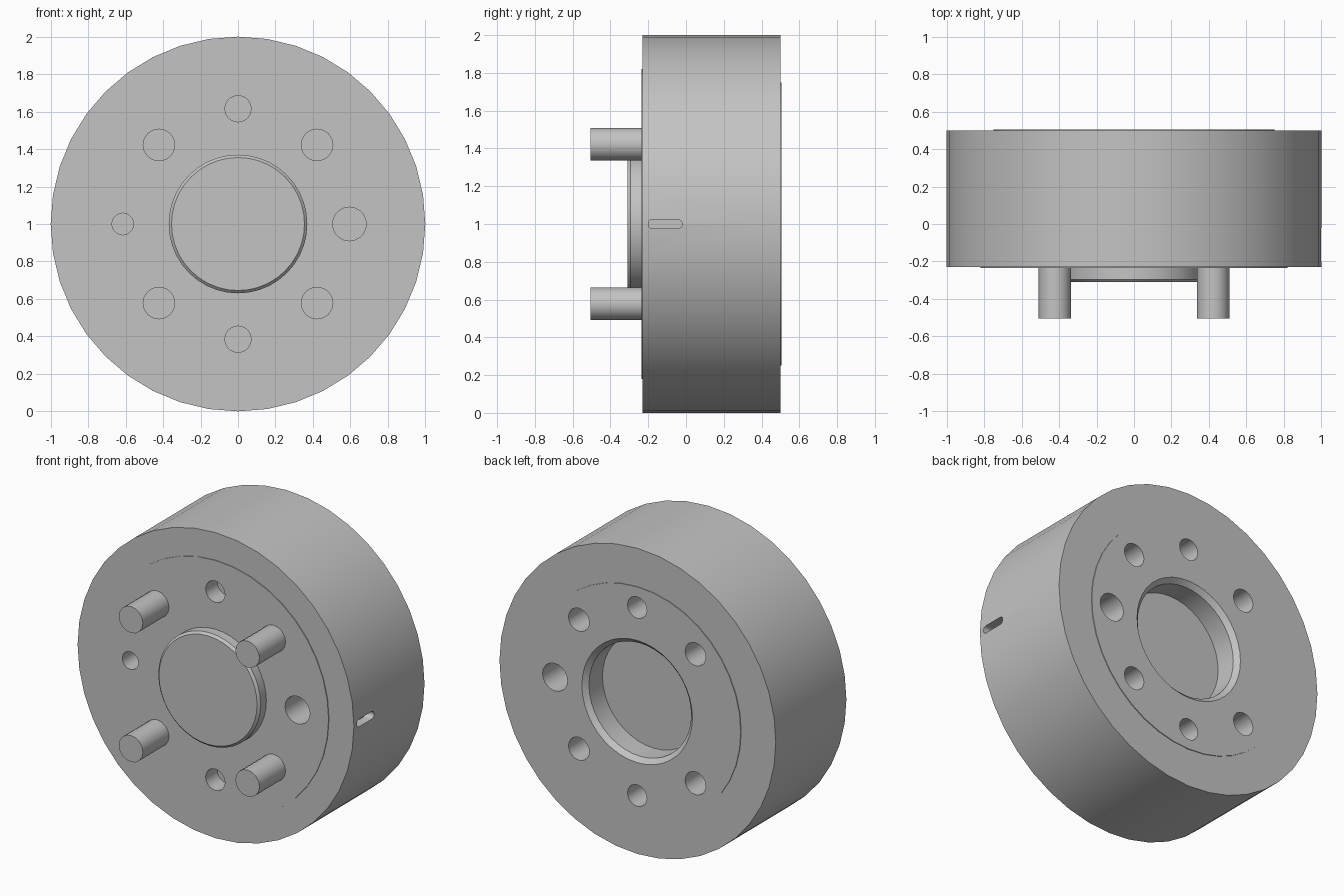
import bpy, bmesh, math
from mathutils import Matrix, Vector

cube = bpy.data.objects.get("Cube")
if cube:
    bpy.data.objects.remove(cube, do_unlink=True)

GREY = (0.55, 0.55, 0.55, 1)
grey = bpy.data.materials.new("machined grey")
grey.use_nodes = True
grey.diffuse_color = GREY
grey.node_tree.nodes["Principled BSDF"].inputs["Base Color"].default_value = GREY

FRONT, BACK = -0.235, 0.505   # faces of the raised mounting pads
AXIS_Z = 1.0


def finish(name, bm):
    bmesh.ops.recalc_face_normals(bm, faces=bm.faces[:])
    mesh = bpy.data.meshes.new(name)
    bm.to_mesh(mesh)
    bm.free()
    mesh.materials.append(grey)
    obj = bpy.data.objects.new(name, mesh)
    bpy.context.collection.objects.link(obj)
    return obj


def lathe(name, profile, sides):
    """Turn (radius, y) points around the horizontal y axis."""
    bm = bmesh.new()
    verts = [bm.verts.new((r, y, AXIS_Z)) for r, y in profile]
    edges = [bm.edges.new(pair) for pair in zip(verts, verts[1:])]
    bmesh.ops.spin(bm, geom=verts + edges, cent=(0, 0, AXIS_Z), axis=(0, 1, 0),
                   angle=math.tau, steps=sides, use_merge=True)
    bmesh.ops.remove_doubles(bm, verts=bm.verts[:], dist=0.0001)
    return finish(name, bm)


def add_rod(bm, x, z, radius, y0, y1, sides=20):
    """Add a cylinder along y; z is measured from the axis."""
    place = Matrix.Translation((x, (y0 + y1) / 2, AXIS_Z + z)) @ Matrix.Rotation(math.pi / 2, 4, "X")
    bmesh.ops.create_cone(bm, cap_ends=True, segments=sides, radius1=radius,
                          radius2=radius, depth=abs(y1 - y0), matrix=place)


def smooth(obj):
    bpy.ops.object.select_all(action="DESELECT")
    obj.select_set(True)
    bpy.context.view_layer.objects.active = obj
    bpy.ops.object.shade_smooth_by_angle(angle=math.radians(30))


# Turned body: front boss, raised pads, outer rim and chamfered rear recess
body = lathe("flange_body", [
    (0, -0.31), (0.355, -0.31), (0.37, -0.295), (0.37, FRONT),
    (0.82, FRONT), (0.82, -0.23), (1, -0.23), (1, 0.5),
    (0.75, 0.5), (0.75, BACK), (0.4, BACK), (0.37, 0.475),
    (0.37, 0.335), (0, 0.335)], 40)

# Bolt and dowel holes in both faces
corners = [(sx * 0.422, sz * 0.422) for sx in (-1, 1) for sz in (-1, 1)]
bm = bmesh.new()
for sz in (-1, 1):
    add_rod(bm, 0, sz * 0.615, 0.07, FRONT - 0.1, FRONT + 0.12)
    add_rod(bm, 0, sz * 0.615, 0.07, BACK - 0.3, BACK + 0.1)
add_rod(bm, 0.595, 0, 0.09, FRONT - 0.1, FRONT + 0.3)
add_rod(bm, 0.595, 0, 0.09, BACK - 0.3, BACK + 0.1)
add_rod(bm, -0.615, 0, 0.058, FRONT - 0.1, FRONT + 0.25)
for x, z in corners:
    add_rod(bm, x, z, 0.075, BACK - 0.3, BACK + 0.1)

# Round-ended index slot on the left side of the rim
outline = []
for end, start in ((-0.045, 0), (-0.175, math.pi)):
    for i in range(9):
        a = start + math.pi * i / 8 - math.pi / 2
        outline.append(bm.verts.new((0.94, end + 0.025 * math.cos(a),
                                     AXIS_Z + 0.025 * math.sin(a))))
slot = bmesh.ops.extrude_face_region(bm, geom=[bm.faces.new(outline)], use_keep_orig=True)
bmesh.ops.translate(bm, vec=Vector((0.12, 0, 0)),
                    verts=[g for g in slot["geom"] if isinstance(g, bmesh.types.BMVert)])
cutter = finish("hole_cutter", bm)
cutter.hide_render = True

cut = body.modifiers.new("holes", "BOOLEAN")
cut.operation = "DIFFERENCE"
cut.solver = "EXACT"
cut.object = cutter
bpy.context.view_layer.objects.active = body
bpy.ops.object.modifier_apply(modifier=cut.name)
bpy.data.objects.remove(cutter, do_unlink=True)
smooth(body)

# Four drive pins on the front
for x, z in corners:
    bm = bmesh.new()
    add_rod(bm, x, z, 0.087, -0.505, FRONT + 0.02, 16)
    name = ("upper" if z > 0 else "lower") + ("_left" if x > 0 else "_right") + "_pin"
    smooth(finish(name, bm))
